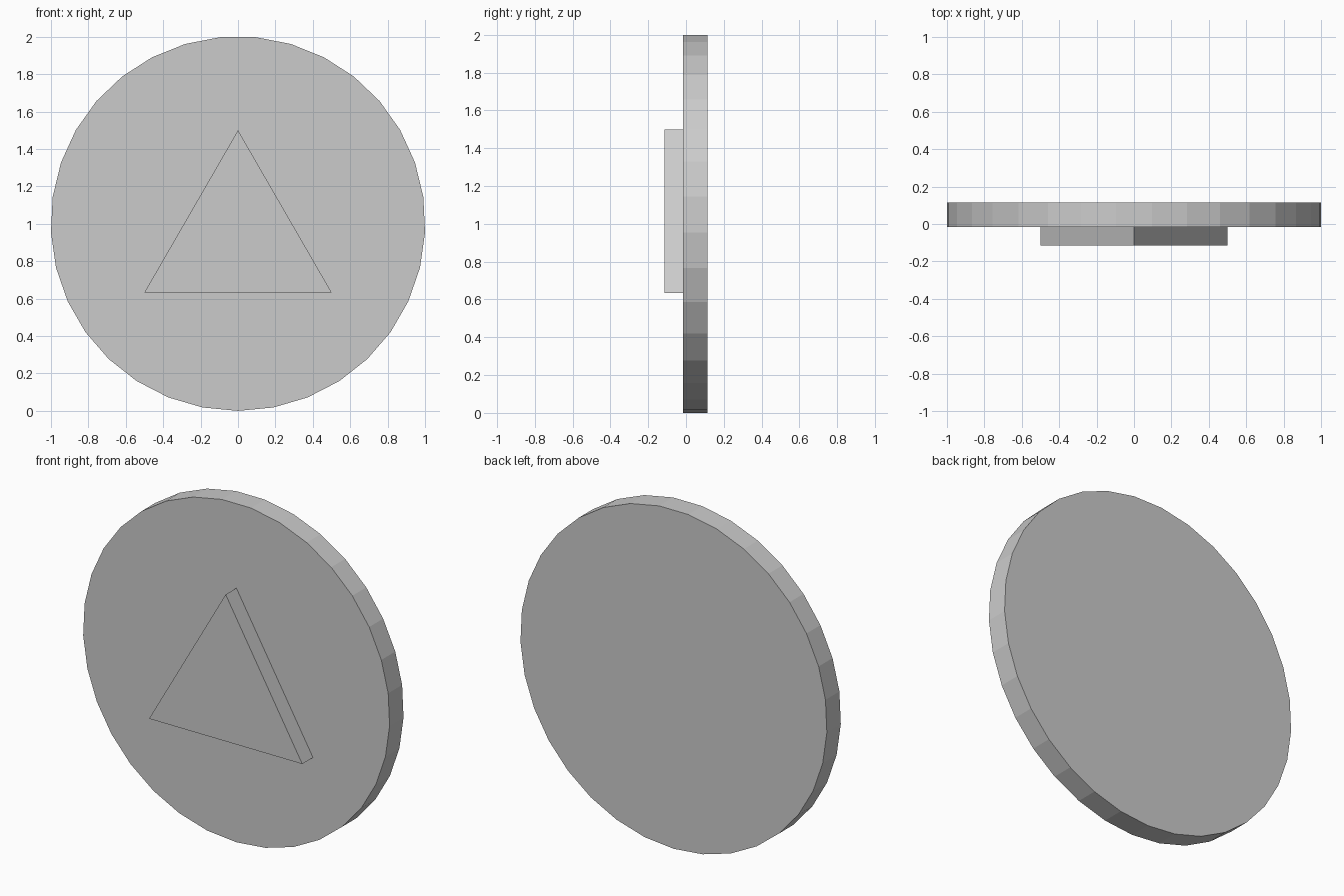
import bpy, bmesh
from math import sin, cos, tau

if "Cube" in bpy.data.objects:
    bpy.data.objects.remove(bpy.data.objects["Cube"])


def prism(name, sides, radius, centre_z, start, y_front, y_back):
    """Regular polygon in the XZ plane, extruded along Y. start is measured from straight down."""
    bm = bmesh.new()
    ring = []
    for i in range(sides):
        a = start + tau * i / sides
        ring.append(bm.verts.new((radius * sin(a), y_front, centre_z - radius * cos(a))))
    face = bm.faces.new(ring)
    result = bmesh.ops.extrude_face_region(bm, geom=[face], use_keep_orig=True)
    moved = [g for g in result["geom"] if isinstance(g, bmesh.types.BMVert)]
    bmesh.ops.translate(bm, verts=moved, vec=(0, y_back - y_front, 0))
    bmesh.ops.recalc_face_normals(bm, faces=bm.faces)
    mesh = bpy.data.meshes.new(name)
    bm.to_mesh(mesh)
    bm.free()
    obj = bpy.data.objects.new(name, mesh)
    bpy.context.collection.objects.link(obj)
    return obj


FRONT, DISC_FRONT, BACK = -0.115, -0.015, 0.115

# Upright 33-sided disc with a corner at the bottom and a flat at the top
R = 1.0011
prism("round_disc", 33, R, R, 0, DISC_FRONT, BACK)

# Raised equilateral triangle on the front, one corner up
prism("raised_triangle", 3, 0.5774, 0.9226, tau / 2, FRONT, DISC_FRONT)
